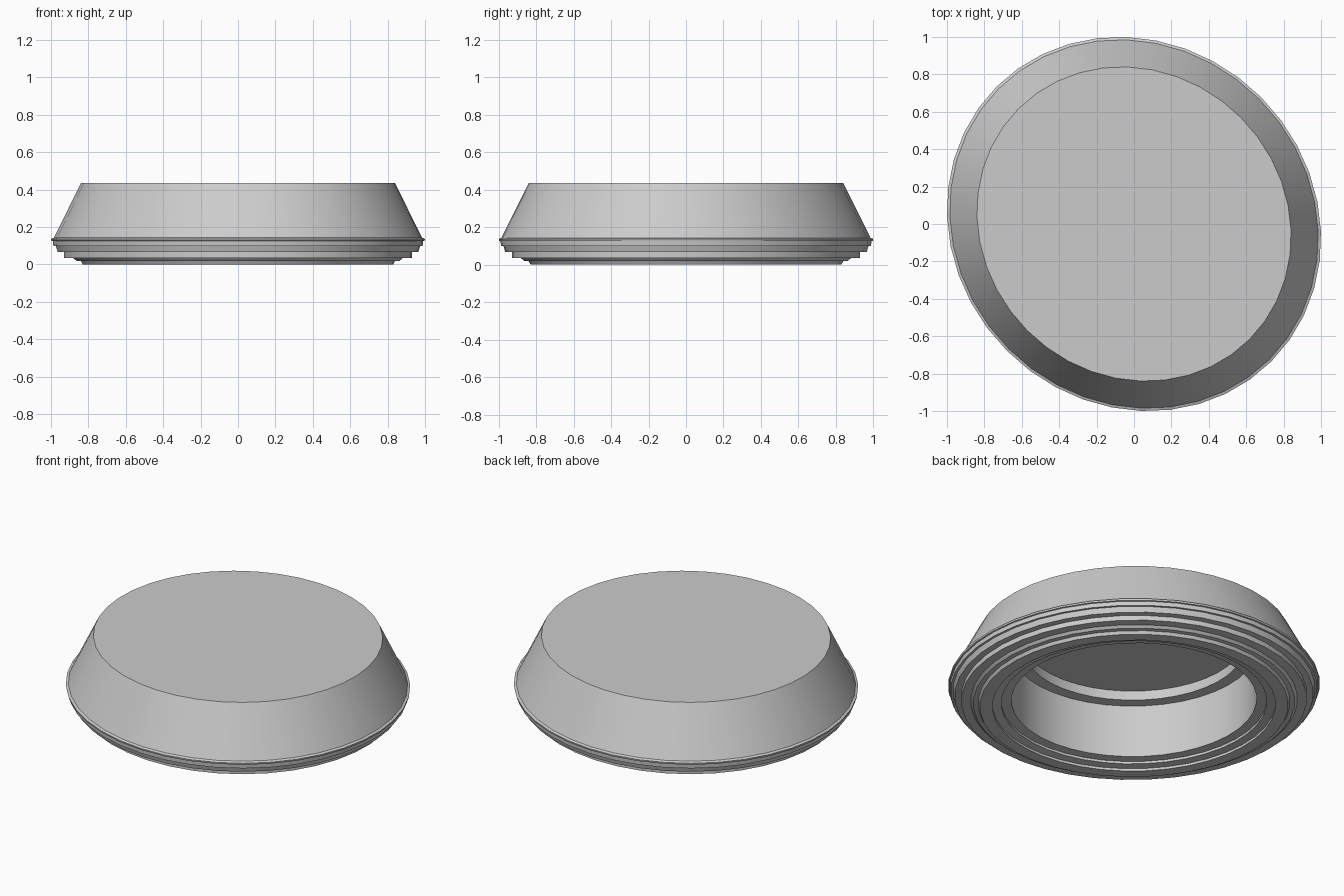
import bpy, bmesh, math
from mathutils import Matrix

if "Cube" in bpy.data.objects:
    bpy.data.objects.remove(bpy.data.objects["Cube"])

SIDES = 40

# Half section (radius, height): from the top centre, down the outside,
# across the stepped underside and up into the hollow
profile = [
    (0, 0.435), (0.84, 0.435),                                   # flat top
    (0.985, 0.143), (1.0, 0.137), (0.998, 0.127),                # sloped wall, rim
    (0.99, 0.125), (0.988, 0.10),                                # outer steps
    (0.975, 0.10), (0.965, 0.068), (0.93, 0.066), (0.93, 0.036),
    (0.88, 0.034), (0.865, 0.02), (0.84, 0.018), (0.83, 0.0),
    (0.762, 0.0), (0.762, 0.015), (0.715, 0.02), (0.715, 0.035), # inner steps
    (0.66, 0.037), (0.66, 0.362), (0.59, 0.362),                 # hollow, ledge
    (0.59, 0.42), (0, 0.42),                                     # ceiling
]


def lathe(name, points, sides):
    bm = bmesh.new()
    verts = [bm.verts.new((r, 0, z)) for r, z in points]
    edges = [bm.edges.new(pair) for pair in zip(verts, verts[1:])]
    bmesh.ops.spin(bm, geom=verts + edges, cent=(0, 0, 0), axis=(0, 0, 1),
                   angle=math.tau, steps=sides)
    bmesh.ops.remove_doubles(bm, verts=bm.verts, dist=0.0005)
    bmesh.ops.recalc_face_normals(bm, faces=bm.faces)
    # slightly oval plan, long axis on the diagonal
    oval = Matrix.Rotation(math.radians(-45), 4, 'Z') @ Matrix.Diagonal((1.039, 0.96, 1, 1))
    bmesh.ops.transform(bm, matrix=oval, verts=bm.verts)
    mesh = bpy.data.meshes.new(name)
    bm.to_mesh(mesh)
    bm.free()
    obj = bpy.data.objects.new(name, mesh)
    bpy.context.collection.objects.link(obj)
    return obj


# Hollow stepped oval cap
cap = lathe("stepped_oval_cap", profile, SIDES)
bpy.context.view_layer.objects.active = cap
cap.select_set(True)
bpy.ops.object.shade_smooth_by_angle(angle=math.radians(30))
